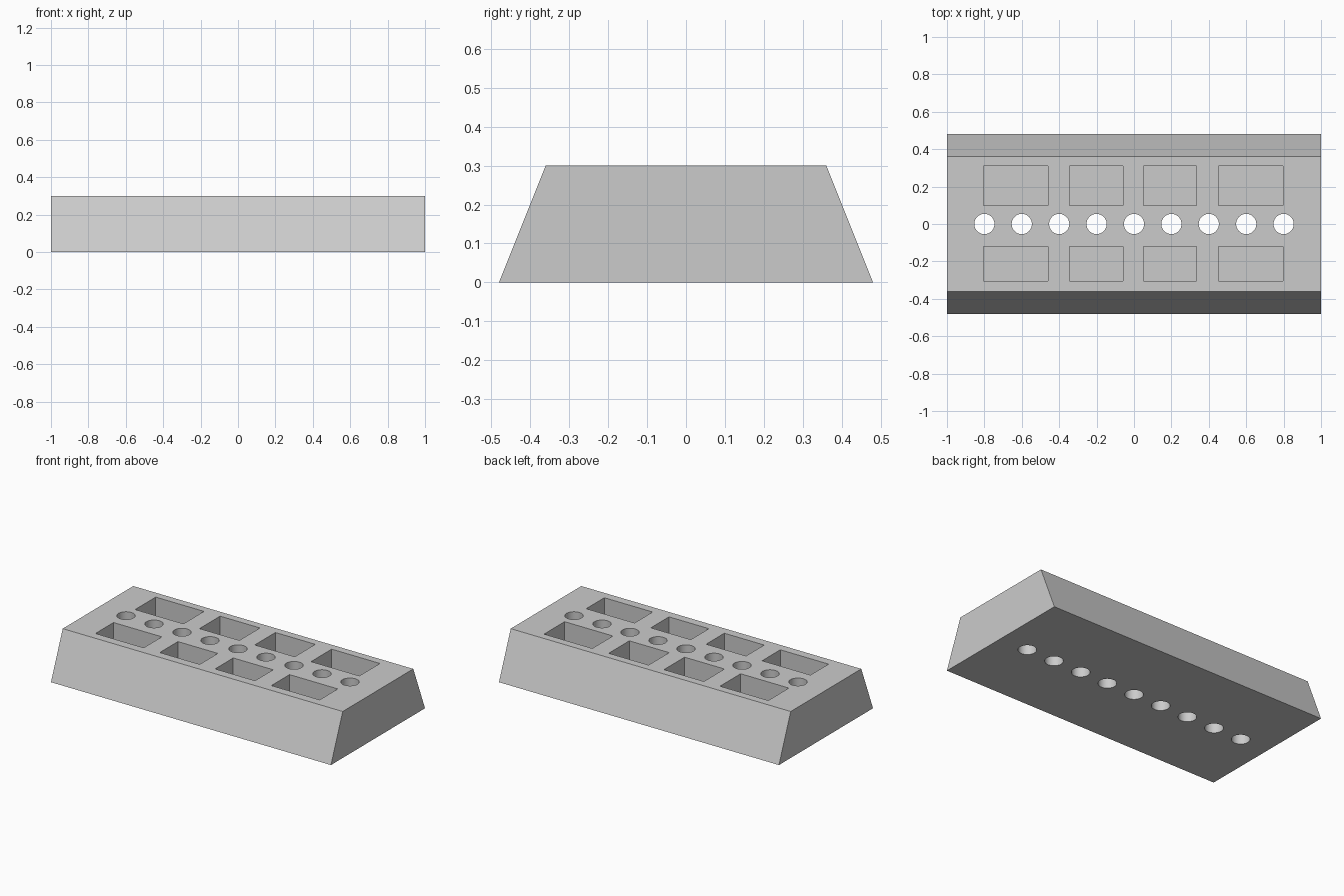
import bpy
import bmesh
from mathutils import Matrix, Vector

cube = bpy.data.objects.get("Cube")
if cube:
    bpy.data.objects.remove(cube, do_unlink=True)

HEIGHT = 0.3
POCKET_FLOOR = 0.1
HOLE_RADIUS = 0.054

grey = bpy.data.materials.new("light_grey")
grey.use_nodes = True
grey.diffuse_color = (0.6, 0.6, 0.6, 1)
grey.node_tree.nodes["Principled BSDF"].inputs["Base Color"].default_value = (0.6, 0.6, 0.6, 1)


def make_object(name, bm):
    bmesh.ops.recalc_face_normals(bm, faces=bm.faces)
    mesh = bpy.data.meshes.new(name)
    bm.to_mesh(mesh)
    bm.free()
    mesh.materials.append(grey)
    obj = bpy.data.objects.new(name, mesh)
    bpy.context.collection.objects.link(obj)
    return obj


def add_box(bm, x0, x1, y0, y1, z0, z1):
    centre = Vector((x0 + x1, y0 + y1, z0 + z1)) / 2
    size = Matrix.Diagonal((x1 - x0, y1 - y0, z1 - z0, 1))
    bmesh.ops.create_cube(bm, size=1, matrix=Matrix.Translation(centre) @ size)


# Trapezoid profile extruded along the length
bm = bmesh.new()
profile = [(-0.48, 0), (0.48, 0), (0.36, HEIGHT), (-0.36, HEIGHT)]
end = bm.faces.new([bm.verts.new((-1, y, z)) for y, z in profile])
extruded = bmesh.ops.extrude_face_region(bm, geom=[end])
bmesh.ops.translate(bm, vec=(2, 0, 0),
                    verts=[v for v in extruded["geom"] if isinstance(v, bmesh.types.BMVert)])
block = make_object("holder_block", bm)

# Cutters: two rows of blind pockets and a middle row of through holes
bm = bmesh.new()
for y0, y1 in [(-0.305, -0.12), (0.1, 0.31)]:
    for x0, x1 in [(-0.805, -0.46), (-0.345, -0.06), (0.05, 0.335), (0.452, 0.797)]:
        add_box(bm, x0, x1, y0, y1, POCKET_FLOOR, HEIGHT + 0.1)
for i in range(-4, 5):
    bmesh.ops.create_cone(bm, cap_ends=True, segments=48, radius1=HOLE_RADIUS,
                          radius2=HOLE_RADIUS, depth=HEIGHT * 2,
                          matrix=Matrix.Translation((i * 0.2, 0, HEIGHT / 2)))
cutter = make_object("pocket_and_hole_cutter", bm)
cutter.hide_render = True

cut = block.modifiers.new("cut_openings", "BOOLEAN")
cut.operation = "DIFFERENCE"
cut.solver = "EXACT"
cut.object = cutter

# Apply the cut, then shade the round holes smooth
bpy.ops.object.select_all(action="DESELECT")
block.select_set(True)
bpy.context.view_layer.objects.active = block
bpy.ops.object.modifier_apply(modifier=cut.name)
bpy.data.objects.remove(cutter, do_unlink=True)
bpy.ops.object.shade_smooth_by_angle()
